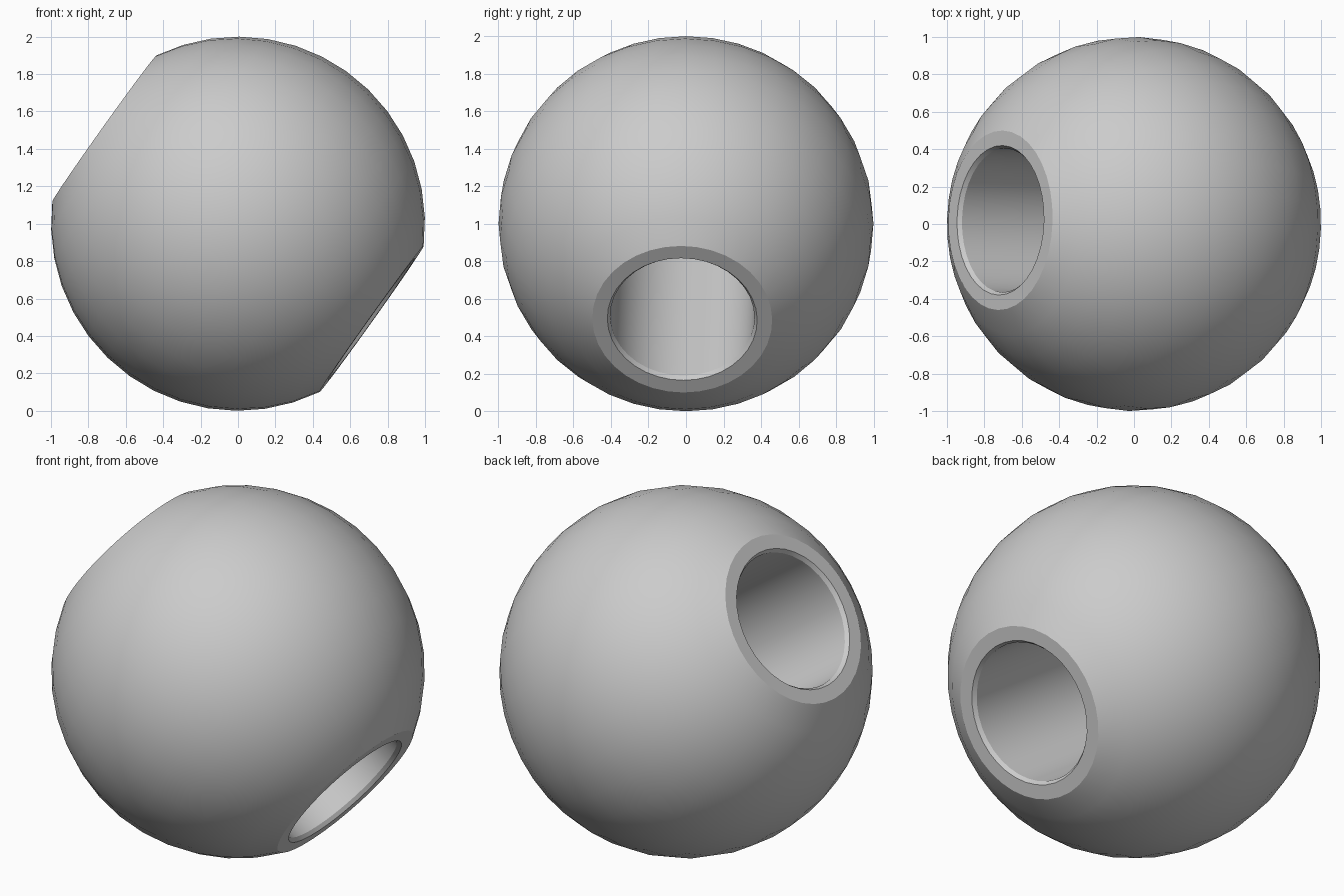
import bpy, bmesh, math
from mathutils import Vector, Matrix

cube = bpy.data.objects.get("Cube")
if cube:
    bpy.data.objects.remove(cube, do_unlink=True)

SEGMENTS = 36
RIM = 0.48        # radius of the flat ends
MOUTH = 0.40      # hole radius at the flat ends
BORE = 0.385      # hole radius inside
CHAMFER = 0.022
AXIS = Vector((-0.715, 0.02, 0.51)).normalized()

grey = bpy.data.materials.new("plain grey")
grey.use_nodes = True
colour = (0.6, 0.6, 0.6, 1)
grey.diffuse_color = colour
grey.node_tree.nodes["Principled BSDF"].inputs["Base Color"].default_value = colour

# Closed profile: round outside, flat ends, chamfered bore
start = math.asin(RIM)
steps = 14
angles = [start + (math.pi - 2 * start) * i / steps for i in range(steps + 1)]
profile = [(math.sin(a), math.cos(a)) for a in angles]
end = math.cos(start)
profile += [(MOUTH, -end), (BORE, -end + CHAMFER), (BORE, end - CHAMFER), (MOUTH, end)]

# Turn the profile around the bore axis
bm = bmesh.new()
rings = []
for s in range(SEGMENTS):
    t = 2 * math.pi * s / SEGMENTS
    rings.append([bm.verts.new((r * math.cos(t), r * math.sin(t), h)) for r, h in profile])
for s, ring in enumerate(rings):
    after = rings[(s + 1) % SEGMENTS]
    for i in range(len(profile)):
        j = (i + 1) % len(profile)
        bm.faces.new((ring[i], ring[j], after[j], after[i]))
bmesh.ops.recalc_face_normals(bm, faces=bm.faces)

# Tilt the bore and rest the bead on the ground
tilt = AXIS.to_track_quat('Z', 'Y').to_matrix().to_4x4()
bm.transform(Matrix.Translation((0, 0, 1)) @ tilt)
mesh = bpy.data.meshes.new("bead")
bm.to_mesh(mesh)
bm.free()
mesh.materials.append(grey)
bead = bpy.data.objects.new("bead", mesh)
bpy.context.collection.objects.link(bead)

bpy.ops.object.select_all(action='DESELECT')
bead.select_set(True)
bpy.context.view_layer.objects.active = bead
bpy.ops.object.shade_smooth_by_angle(angle=math.radians(20))
